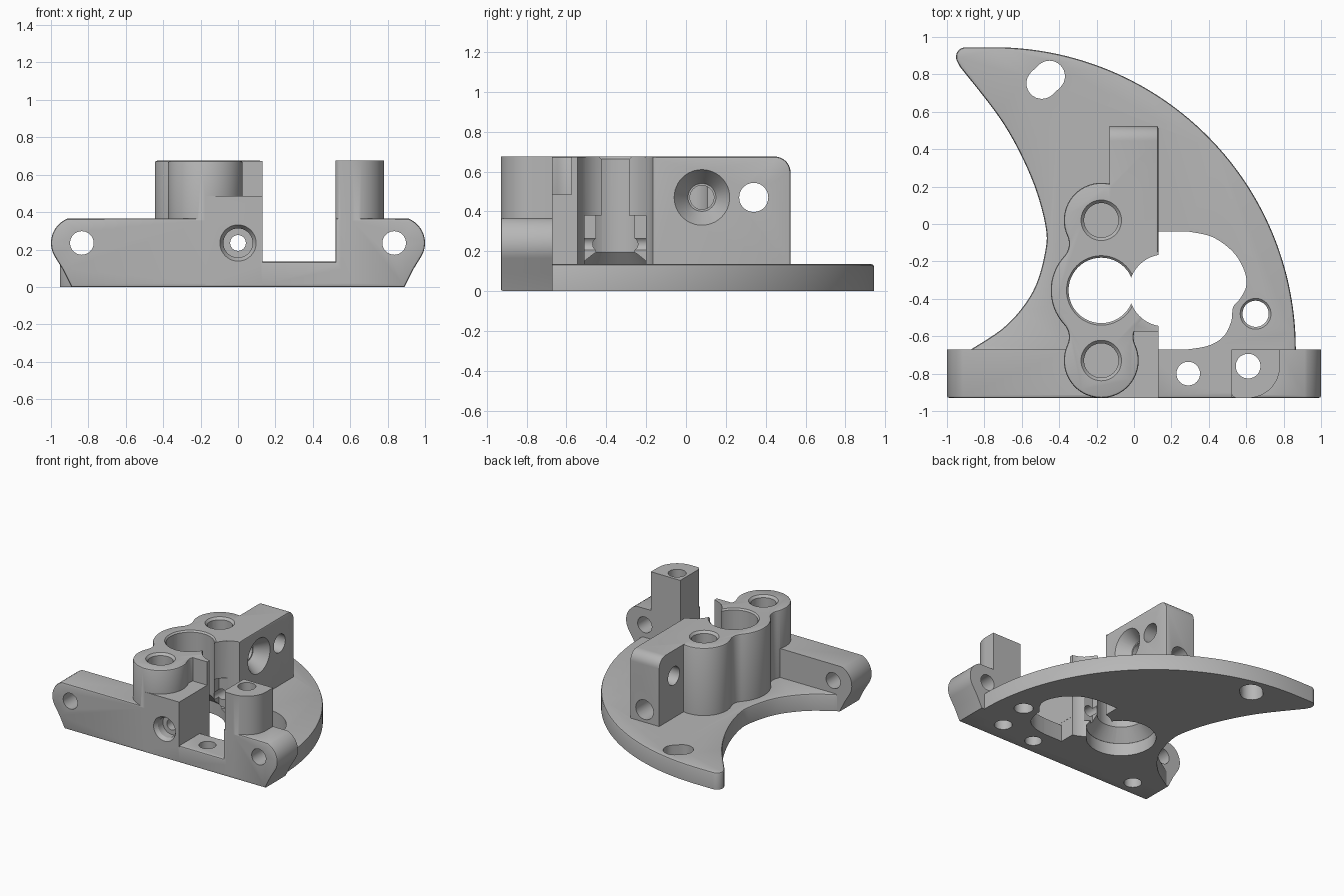
import bpy, bmesh
from math import sin, cos, radians, atan2, degrees, sqrt
from mathutils import Vector

cube = bpy.data.objects.get("Cube")
if cube:
    bpy.data.objects.remove(cube, do_unlink=True)

grey = bpy.data.materials.new("machined grey")
grey.use_nodes = True
colour = (0.47, 0.47, 0.47, 1)
grey.diffuse_color = colour
grey.node_tree.nodes["Principled BSDF"].inputs["Base Color"].default_value = colour


def arc(cx, cy, r, a, b, n=16):
    steps = [radians(a + (b - a) * i / n) for i in range(n + 1)]
    return [(cx + r * cos(t), cy + r * sin(t)) for t in steps]


def prism(name, pts, lo, hi, axis="z", bevel=0, at_low=False, far=None):
    """Extrude a flat outline along an axis; far gives another end outline."""
    place = {"z": lambda u, v, w: (u, v, w),
             "y": lambda u, v, w: (u, w, v),
             "x": lambda u, v, w: (w, u, v)}[axis]
    bm = bmesh.new()
    a = [bm.verts.new(place(u, v, lo)) for u, v in pts]
    b = [bm.verts.new(place(u, v, hi)) for u, v in (far or pts)]
    low, high = bm.faces.new(a), bm.faces.new(b)
    for i in range(len(a)):
        j = (i + 1) % len(a)
        bm.faces.new((a[i], a[j], b[j], b[i]))
    bmesh.ops.recalc_face_normals(bm, faces=bm.faces[:])
    if bevel:
        rim = low if at_low else high
        bmesh.ops.bevel(bm, geom=list(rim.edges), offset=bevel, segments=2,
                        profile=0.5, affect="EDGES", clamp_overlap=True)
    mesh = bpy.data.meshes.new(name)
    bm.to_mesh(mesh)
    bm.free()
    mesh.materials.append(grey)
    obj = bpy.data.objects.new(name, mesh)
    bpy.context.collection.objects.link(obj)
    return obj


def box(name, x0, x1, y0, y1, z0, z1, bevel=0):
    return prism(name, [(x0, y0), (x1, y0), (x1, y1), (x0, y1)], z0, z1, "z", bevel)


def hole(u, v, r, lo, hi, axis="z", r2=None):
    ring = arc(u, v, r, 0, 352.5, 47)
    far = arc(u, v, r2, 0, 352.5, 47) if r2 else None
    return prism("hole_cutter", ring, lo, hi, axis, far=far)


def smooth_path(points, n=6):
    """Catmull-Rom curve through the points."""
    p = [Vector(points[0])] + [Vector(q) for q in points] + [Vector(points[-1])]
    out = []
    for i in range(1, len(p) - 2):
        for k in range(n):
            t = k / n
            out.append(tuple(0.5 * (2 * p[i] + (p[i + 1] - p[i - 1]) * t
                       + (2 * p[i - 1] - 5 * p[i] + 4 * p[i + 1] - p[i + 2]) * t * t
                       + (3 * p[i] - p[i - 1] - 3 * p[i + 1] + p[i + 2]) * t ** 3)))
    return out + [tuple(points[-1])]


# Fin-shaped base plate
inner = smooth_path([(-0.93, 0.84), (-0.7, 0.54), (-0.55, 0.25), (-0.475, 0),
                     (-0.475, -0.15), (-0.54, -0.36), (-0.68, -0.54), (-0.87, -0.67)])
plate = arc(-0.75, -0.67, 1.615, 0, 90, 56) + arc(-0.9, 0.893, 0.052, 90, 200, 8)
plate = [(0.865, -0.75)] + plate + inner + [(-0.87, -0.75)]
body = prism("bracket_body", plate, 0, 0.135, bevel=0.014)

# Front bar with rounded ends, lowered between tower and post
end = [(0.89, 0), (0.935, 0.09)] + arc(0.86, 0.235, 0.14, -30, 68, 14)
bar = end + [(0.52, 0.368), (0.52, 0.135), (0.13, 0.135), (0.13, 0.368)]
bar += [(-x, z) for x, z in reversed(end)]
parts = [prism("front_bar", bar, -0.93, -0.67, "y", 0.012, True)]

# Post on the left side of the bar
post = [(0.52, -0.67), (0.52, -0.9)] + arc(0.55, -0.9, 0.03, 180, 270, 5)[1:]
post += arc(0.61, -0.76, 0.17, -90, 0, 16) + [(0.78, -0.67)]
parts.append(prism("post", post, 0.02, 0.675))

# Three-lobed tower with filleted waists
X, Y, GAP, RA, RB, F = -0.175, -0.355, 0.375, 0.2, 0.27, 0.1
fy = (GAP ** 2 + (RB + F) ** 2 - (RA + F) ** 2) / (2 * GAP)
fx = sqrt((RB + F) ** 2 - fy ** 2)
to_b = degrees(atan2(fy, fx))
to_a = degrees(atan2(fy - GAP, fx))
quarter = arc(0, 0, RB, 0, to_b, 10)
quarter += arc(fx, fy, F, 180 + to_b, 180 + to_a, 10)[1:]
quarter += arc(0, GAP, RA, to_a, 90, 20)[1:]
right = quarter + [(-x, y) for x, y in reversed(quarter[:-1])]
lobes = right + [(-x, -y) for x, y in right[1:-1]]
parts.append(prism("tower", [(X + x, Y + y) for x, y in lobes], 0.02, 0.675, bevel=0.012))

# Rear block, web beside the bore and low block under the front lobe
block = [(-0.2, 0.02), (0.525, 0.02)] + arc(0.445, 0.595, 0.08, 0, 90, 10) + [(-0.2, 0.675)]
parts += [prism("rear_block", block, -0.13, 0.13, "x", 0.012),
          box("web", X, 0.13, -0.575, -0.15, 0.02, 0.672),
          box("front_block", X, 0.13, -0.93, -0.55, 0.01, 0.485)]

# Side opening through the plate, waisted around the small hole
opening = [(0.129, -0.67), (0.129, -0.04)] + smooth_path(
    [(0.29, -0.04), (0.42, -0.07), (0.53, -0.15), (0.59, -0.25), (0.6, -0.33), (0.57, -0.395),
     (0.53, -0.445), (0.52, -0.52), (0.48, -0.6), (0.4, -0.65), (0.29, -0.67)])
slot = arc(-0.492, 0.752, 0.083, 135, 315) + arc(-0.452, 0.79, 0.083, -45, 135)
cuts = [prism("opening_cutter", opening, -0.1, 0.135 + 0.02),
        prism("slot_cutter", slot, -0.1, 0.3),
        hole(0.165, Y, 0.193, -0.1, 0.8),
        box("window_cutter", -0.03, 0.2, -0.51, -0.2, 0.135, 0.38)]

# Main bore with a wide, tapering mouth underneath
cuts += [hole(X, Y, 0.175, -0.1, 0.8), hole(X, Y, 0.255, -0.1, 0.1),
         hole(X, Y, 0.255, 0.099, 0.2, r2=0.17),
         hole(X, Y, 0.172, 0.66, 0.69, r2=0.2)]

# Blind holes in the outer lobes
for y, floor in ((Y + GAP, 0.33), (Y - GAP, 0.38)):
    cuts += [hole(X, y, 0.092, floor, 0.8), hole(X, y, 0.09, 0.655, 0.69, r2=0.122)]

# Upright holes in plate, bar and post
for x, y, r, top in ((0.65, -0.48, 0.07, 0.4), (0.29, -0.8, 0.063, 0.4),
                     (0.61, -0.76, 0.066, 0.8), (-0.66, -0.8, 0.065, 0.1)):
    cuts.append(hole(x, y, r, -0.1, top))
cuts.append(hole(0.65, -0.48, 0.066, 0.118, 0.145, r2=0.092))

# Holes along the depth: bar ends and the long screw channel
for x in (-0.835, 0.835):
    cuts.append(hole(x, 0.235, 0.063, -1, -0.5, "y"))
cuts += [hole(0, 0.235, 0.042, -1, 0.6, "y"), hole(0, 0.235, 0.078, -1, -0.84, "y"),
         hole(0, 0.235, 0.1, -0.935, -0.9, "y", r2=0.078),
         hole(0, 0.235, 0.078, 0.1, 0.6, "y")]

# Cross holes in the rear block
cuts += [hole(0.34, 0.47, 0.073, -0.3, 0.3, "x"), hole(0.08, 0.47, 0.06, -0.15, 0.2, "x"),
         hole(0.08, 0.47, 0.07, 0.03, 0.135, "x", r2=0.143)]

# Join the solids, then cut every opening
bpy.context.view_layer.objects.active = body
for group, mode in ((parts, "UNION"), (cuts, "DIFFERENCE")):
    for tool in group:
        mod = body.modifiers.new(tool.name, "BOOLEAN")
        mod.operation, mod.solver, mod.object = mode, "EXACT", tool
        tool.hide_render = True
        bpy.ops.object.modifier_apply(modifier=mod.name)
        bpy.data.objects.remove(tool, do_unlink=True)

bpy.ops.object.select_all(action="DESELECT")
body.select_set(True)
bpy.ops.object.shade_smooth_by_angle(angle=radians(30))
